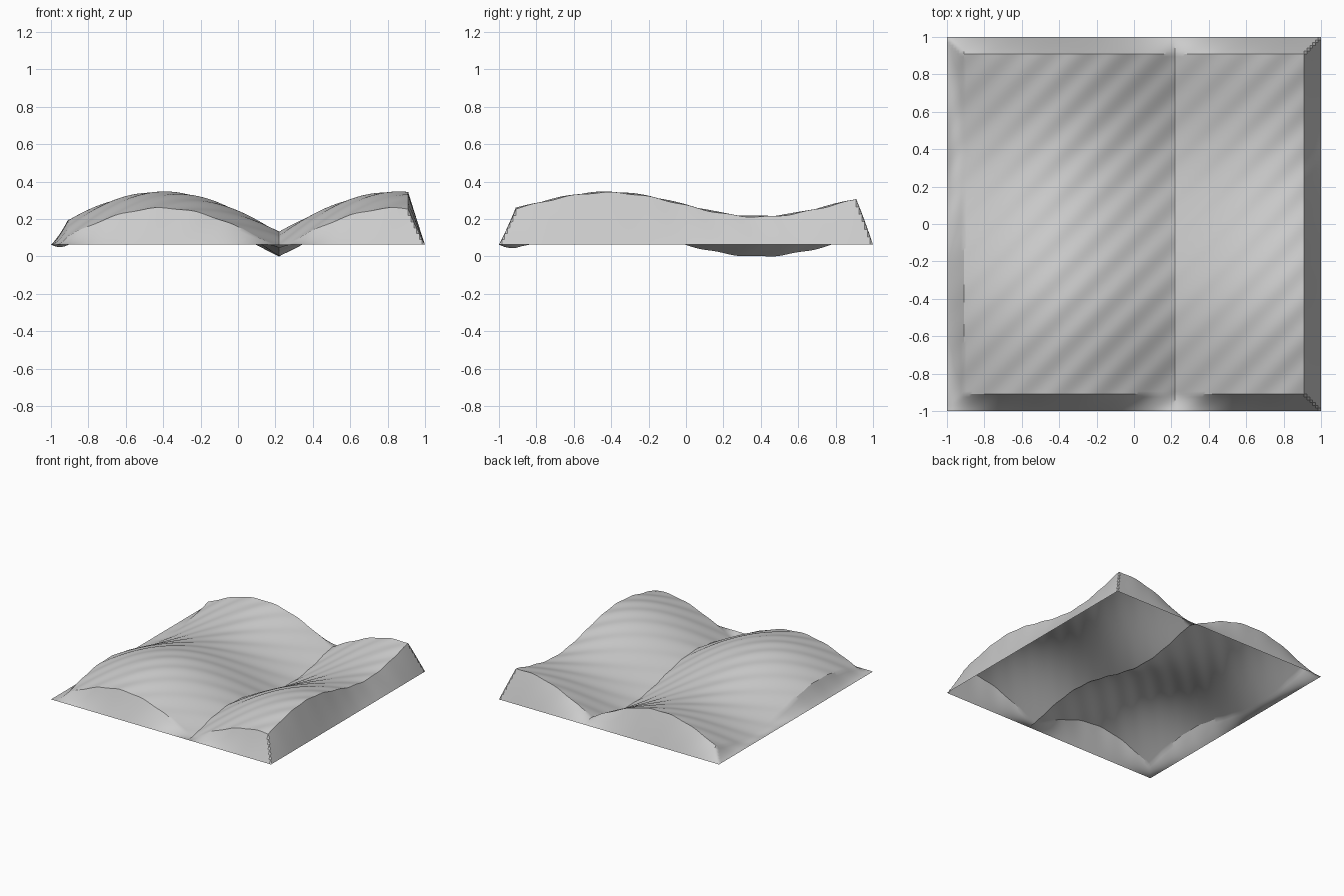
import bpy
import bmesh
from math import sin, cos, pi

cube = bpy.data.objects.get("Cube")
if cube:
    bpy.data.objects.remove(cube, do_unlink=True)

CELLS = 133            # grid cells per side
RIM = 12 / CELLS       # width of the sloping rim (six cells)
RIM_HEIGHT = 0.065     # level of the outer edge
CREASE_X = 0.22        # position of the valley crease


def terrain_height(x, y):
    """Folded ridges across x, a slow swell along y and fine diagonal ripples."""
    ridges = 0.215 * abs(sin(0.8 * pi * (x - CREASE_X)))
    swell = 0.065 * cos(3.88 * (y + 0.42))
    ripples = 0.003 * sin(30 * (x - y))
    return 0.067 + ridges + swell + ripples


def rim_blend(x, y):
    """Zero on the outer edge, one inside the rim."""
    return min(1.0, (1 - max(abs(x), abs(y))) / RIM)


# Stone colour
stone = bpy.data.materials.new("stone_grey")
stone.use_nodes = True
grey = (0.6, 0.6, 0.6, 1)
stone.diffuse_color = grey
stone.node_tree.nodes["Principled BSDF"].inputs["Base Color"].default_value = grey

# Terrain sheet with its edges pulled to a flat square outline
bm = bmesh.new()
bmesh.ops.create_grid(bm, x_segments=CELLS, y_segments=CELLS, size=1)
for v in bm.verts:
    x, y = v.co.x, v.co.y
    # Snap the nearest column of points onto the crease
    if abs(x - CREASE_X) < 1 / CELLS:
        x = v.co.x = CREASE_X
    v.co.z = RIM_HEIGHT + (terrain_height(x, y) - RIM_HEIGHT) * rim_blend(x, y)

# Stand the lowest point on the ground
lowest = min(v.co.z for v in bm.verts)
bmesh.ops.translate(bm, verts=bm.verts, vec=(0, 0, -lowest))

mesh = bpy.data.meshes.new("terrain_sheet")
bm.to_mesh(mesh)
bm.free()
mesh.materials.append(stone)
terrain = bpy.data.objects.new("terrain_sheet", mesh)
bpy.context.collection.objects.link(terrain)

# Smooth slopes, sharp crease and rim
bpy.context.view_layer.objects.active = terrain
terrain.select_set(True)
bpy.ops.object.shade_smooth_by_angle(angle=pi / 6)
